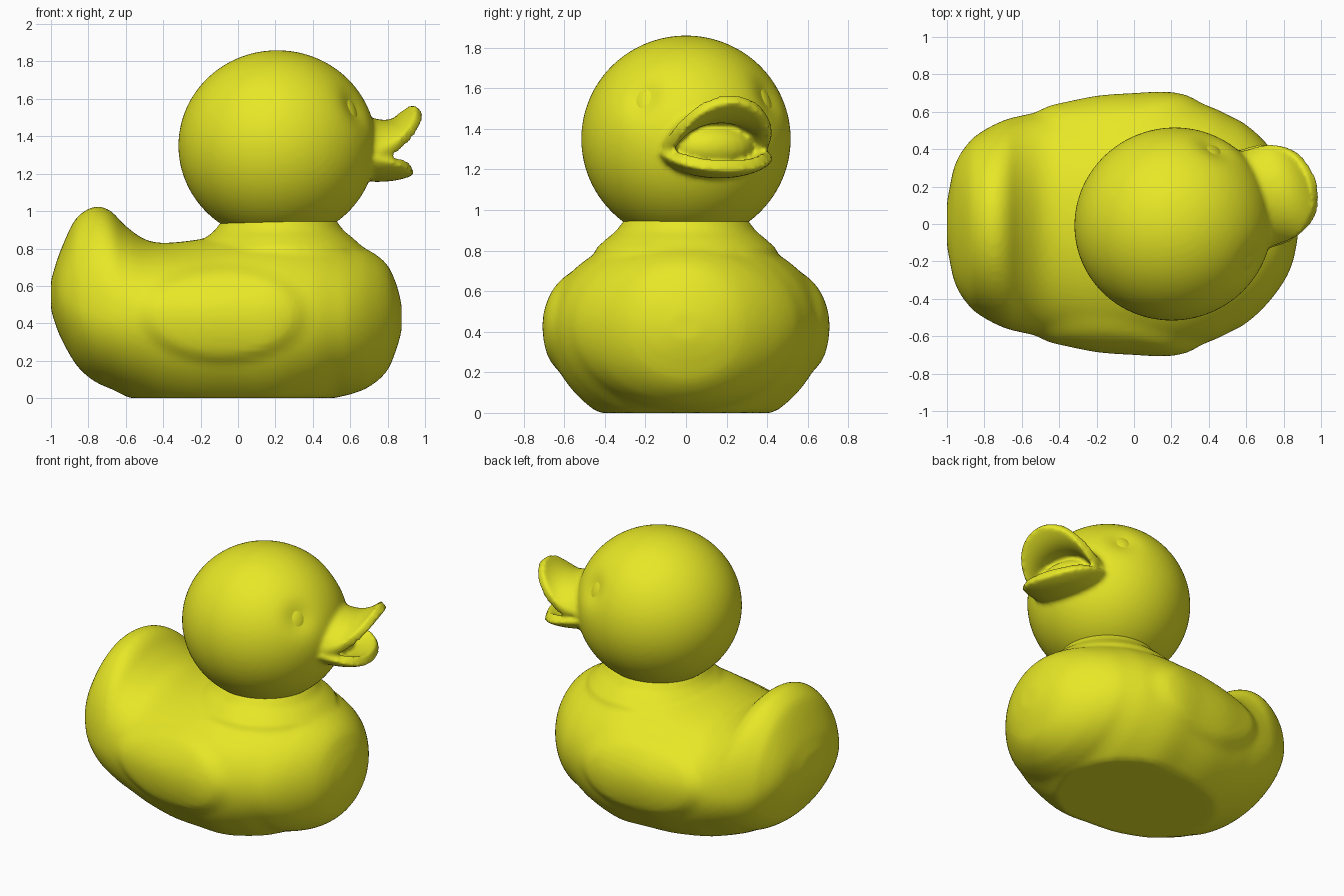
import bpy, bmesh, math
from mathutils import Vector, Matrix

if "Cube" in bpy.data.objects:
    bpy.data.objects.remove(bpy.data.objects["Cube"])

yellow = bpy.data.materials.new("yellow_rubber")
yellow.diffuse_color = (0.8, 0.8, 0.02, 1)
yellow.use_nodes = True
yellow.node_tree.nodes["Principled BSDF"].inputs["Base Color"].default_value = yellow.diffuse_color
TURN = math.radians(17)          # head looks a little to +y
HEAD = Vector((0.21, 0, 1.35))


def obj_from(bm, name):
    bmesh.ops.recalc_face_normals(bm, faces=bm.faces)
    me = bpy.data.meshes.new(name)
    bm.to_mesh(me)
    bm.free()
    ob = bpy.data.objects.new(name, me)
    bpy.context.collection.objects.link(ob)
    me.materials.append(yellow)
    return ob


def skin(rings, name, closed=True):
    """Bridge rows of points; closed rows are tubes with capped ends."""
    bm = bmesh.new()
    rows = [[bm.verts.new(p) for p in r] for r in rings]
    n = len(rows[0])
    for a, b in zip(rows, rows[1:]):
        for i in range(n if closed else n - 1):
            j = (i + 1) % n
            bm.faces.new((a[i], a[j], b[j], b[i]))
    if closed:
        bm.faces.new(rows[0])
        bm.faces.new(rows[-1])
    return obj_from(bm, name)


def fuse(parts, name, voxel, smooth):
    """Join parts and melt them into one smooth skin."""
    bpy.ops.object.select_all(action='DESELECT')
    for p in parts:
        p.select_set(True)
    bpy.context.view_layer.objects.active = parts[0]
    bpy.ops.object.convert(target='MESH')
    bpy.ops.object.join()
    ob = bpy.context.view_layer.objects.active
    ob.name = name
    m = ob.modifiers.new("remesh", 'REMESH')
    m.mode = 'VOXEL'
    m.voxel_size = voxel
    m.use_smooth_shade = True
    s = ob.modifiers.new("smooth", 'SMOOTH')
    s.factor = 0.5
    s.iterations = smooth
    return ob


def ball(name, radii, matrix, seg=64):
    bm = bmesh.new()
    bmesh.ops.create_uvsphere(bm, u_segments=seg, v_segments=seg // 2, radius=1)
    bm.transform(matrix @ Matrix.Diagonal((*radii, 1)))
    return obj_from(bm, name)


# Body sections: x, half width, widest z, bottom z, top z
S = [(-1.0, .12, .55, .47, .63), (-.96, .31, .54, .35, .76), (-.88, .44, .50, .20, .94),
     (-.82, .49, .47, .13, 1.0), (-.75, .53, .45, .08, 1.025), (-.68, .56, .44, .05, 1.0),
     (-.6, .58, .43, .01, .92), (-.5, .60, .43, -.03, .85), (-.4, .62, .43, -.07, .83),
     (-.2, .66, .43, -.11, .85), (0, .675, .43, -.12, .89), (.2, .68, .43, -.12, .90),
     (.4, .63, .43, -.06, .89), (.52, .575, .43, 0, .86), (.6, .53, .43, .02, .83),
     (.7, .44, .43, .06, .79), (.8, .31, .43, .15, .71), (.85, .20, .43, .27, .60),
     (.875, .08, .43, .36, .50)]


def section(k, t):
    a, b = S[k], S[k + 1]
    p, q = S[max(k - 1, 0)], S[min(k + 2, len(S) - 1)]
    h = b[0] - a[0]
    out = [a[0] + h * t]
    for i in range(1, 5):
        ma = (b[i] - p[i]) / (b[0] - p[0]) * h
        mb = (q[i] - a[i]) / (q[0] - a[0]) * h
        out.append((2*t**3 - 3*t*t + 1) * a[i] + (t**3 - 2*t*t + t) * ma
                   + (3*t*t - 2*t**3) * b[i] + (t**3 - t*t) * mb)
    return out


def body_ring(x, w, zm, zb, zt):
    ring = []
    for i in range(96):
        a = 2 * math.pi * i / 96
        y, s = w * math.cos(a), math.sin(a)
        z = max(0, zm + s * (zt - zm if s > 0 else zm - zb))
        # raised wing on each flank
        d = 1 - ((x + .08) / .47) ** 2 - ((z - .45) / .28) ** 2
        d = min(1, max(0, d * 2.2))
        y += math.copysign(.025 * d * d * (3 - 2 * d), y)
        ring.append((x, y, z))
    return ring


rings = [body_ring(*section(k, j / 5)) for k in range(len(S) - 1) for j in range(5)]
rings.append(body_ring(*S[-1]))
torso = skin(rings, "torso")

# Flared neck
NECK = [(.44, .6), (.45, .805), (.39, .86), (.345, .895), (.32, .93), (.28, .98)]
neck = skin([[(.22 + r * math.cos(i * math.pi / 32), r * math.sin(i * math.pi / 32), z)
              for i in range(64)] for r, z in NECK], "neck")
body = fuse([torso, neck], "body", .018, 5)

# Head ball with shallow eye sockets
eye_dirs = [Vector((math.cos(.77) * .92, s * math.sin(.77) * .92, .40)).normalized()
            for s in (-1, 1)]
skull = ball("skull", (.53, .515, .51), Matrix.Identity(4), 96)
for v in skull.data.vertices:
    n = v.co.normalized()
    for e in eye_dirs:
        v.co -= n * .032 * math.exp(-((n - e).length / .19) ** 2)


# Bill halves: swept from an arc on the face to a flared lip
def bill(name, base, mid, lip, thick):
    rows = []
    for j in range(13):
        t = j / 12
        row = []
        for i in range(33):
            a = math.pi * (i / 32 - .5)
            c, s = max(0, math.cos(a)), math.sin(a)
            pts = [Vector((u0 + u1 * c ** .55, v * s, z0 + z1 * c))
                   for u0, u1, v, z0, z1 in (base, mid, lip)]
            # parabola through the three arcs
            row.append(pts[0] * (2*t - 1) * (t - 1) + pts[1] * 4*t * (1 - t)
                       + pts[2] * t * (2*t - 1))
        rows.append(row)
    ob = skin(rows, name, closed=False)
    m = ob.modifiers.new("thickness", 'SOLIDIFY')
    m.thickness = thick
    m.offset = 0
    return ob


# arcs: forward start, forward reach, half width, z at corners, z rise (from head centre)
upper = bill("upper_bill", (.36, .09, .23, -.05, .20), (.43, .20, .245, -.06, .17),
             (.46, .32, .26, -.06, .26), .06)
lower = bill("lower_bill", (.36, .07, .23, -.06, -.09), (.43, .17, .245, -.06, -.10),
             (.46, .275, .25, -.06, -.07), .065)
mouth = ball("mouth", (.13, .2, .11), Matrix.Translation((.47, 0, -.04)), 32)
head = fuse([skull, upper, lower, mouth], "head", .015, 5)

# Eyes
place = Matrix.Translation(HEAD) @ Matrix.Rotation(TURN, 4, 'Z')
head.matrix_world = place
for e, side in zip(eye_dirs, ("right", "left")):
    m = Matrix.Translation(e * .463) @ e.to_track_quat('Z', 'Y').to_matrix().to_4x4()
    eye = ball(side + "_eye", (.066, .09, .038), m, 32)
    eye.matrix_world = place
    for p in eye.data.polygons:
        p.use_smooth = True
